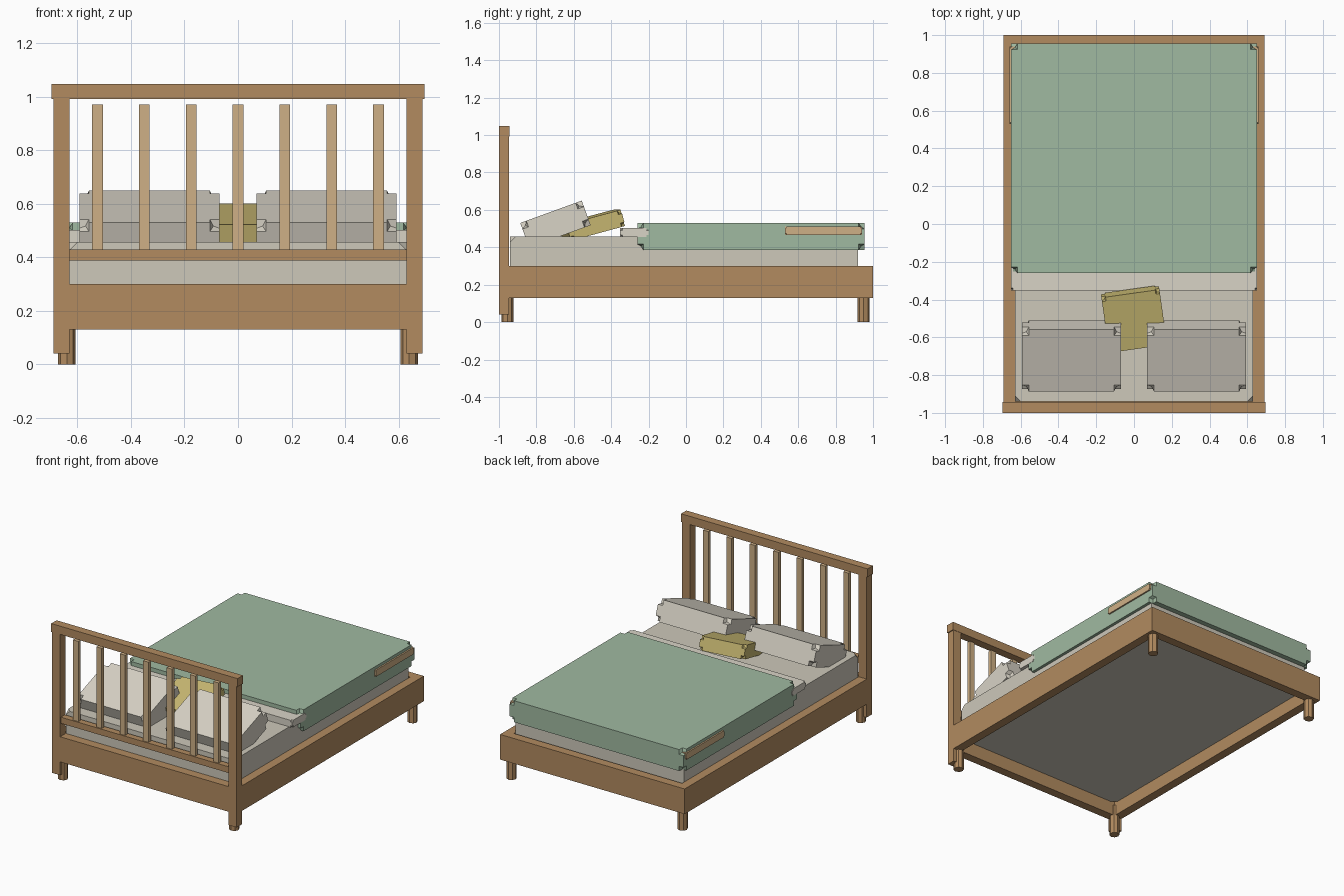
import bpy, bmesh, math
from mathutils import Vector

if "Cube" in bpy.data.objects:
    bpy.data.objects.remove(bpy.data.objects["Cube"])


def material(name, rgb):
    lin = [((c / 255 + 0.055) / 1.055) ** 2.4 for c in rgb]
    m = bpy.data.materials.new(name)
    m.diffuse_color = (*lin, 1)
    m.use_nodes = True
    m.node_tree.nodes["Principled BSDF"].inputs["Base Color"].default_value = m.diffuse_color
    return m


WOOD = material("oak wood", (178, 139, 96))
PALE = material("pale wood", (207, 176, 134))
SHEET = material("mattress cream", (205, 200, 186))
LINEN = material("pillow linen", (216, 211, 198))
GREEN = material("sage green", (160, 186, 161))
GOLD = material("mustard", (202, 186, 115))


def finish(name, bm, mat, loc, rot=(0, 0, 0)):
    bmesh.ops.recalc_face_normals(bm, faces=bm.faces[:])
    me = bpy.data.meshes.new(name)
    bm.to_mesh(me)
    bm.free()
    me.materials.append(mat)
    ob = bpy.data.objects.new(name, me)
    ob.location = loc
    ob.rotation_euler = [math.radians(a) for a in rot]
    bpy.context.collection.objects.link(ob)
    return ob


def box(name, mat, loc, size, notch=0, segments=2, rot=(0, 0, 0)):
    """Box with optional notched corners (concave vertex bevel)."""
    bm = bmesh.new()
    bmesh.ops.create_cube(bm, size=1)
    bmesh.ops.scale(bm, vec=Vector(size), verts=bm.verts[:])
    if notch:
        bmesh.ops.bevel(bm, geom=bm.verts[:] + bm.edges[:], offset=notch,
                        segments=segments, profile=0.0, affect='VERTICES')
    return finish(name, bm, mat, loc, rot)


def span(name, mat, x, y, z, **kw):
    """Box given by its ranges on each axis."""
    r = (x, y, z)
    return box(name, mat, [(a + b) / 2 for a, b in r], [b - a for a, b in r], **kw)


# Bed frame rails
for s, side in ((-1, "left"), (1, "right")):
    box(f"{side}_side_rail", WOOD, (s * 0.66, 0, 0.215), (0.06, 2.0, 0.17))
span("foot_rail", WOOD, (-0.63, 0.63), (0.94, 1.0), (0.13, 0.30))
span("head_rail", WOOD, (-0.63, 0.63), (-1.0, -0.94), (0.13, 0.30))

# Round legs
for sx, side in ((-1, "left"), (1, "right")):
    for y, end in ((-0.955, "head"), (0.95, "foot")):
        bm = bmesh.new()
        bmesh.ops.create_cone(bm, cap_ends=True, segments=8, radius1=0.032,
                              radius2=0.032, depth=0.2)
        finish(f"{end}_{side}_leg", bm, WOOD, (sx * 0.64, y, 0.1))

# Headboard posts, rails and slats
for s, side in ((-1, "left"), (1, "right")):
    box(f"headboard_{side}_post", WOOD, (s * 0.66, -0.9725, 0.52), (0.06, 0.055, 0.96))
span("headboard_top_rail", WOOD, (-0.697, 0.697), (-1.0, -0.943), (0.992, 1.048))
span("headboard_lower_rail", WOOD, (-0.63, 0.63), (-0.993, -0.95), (0.388, 0.43))
for i in range(7):
    box(f"headboard_slat_{i + 1}", PALE, ((i - 3) * 0.175, -0.972, 0.697), (0.04, 0.025, 0.55))

# Mattress and bedding
span("mattress", SHEET, (-0.63, 0.63), (-0.94, 0.92), (0.22, 0.457), notch=0.03, segments=1)
span("duvet", GREEN, (-0.65, 0.65), (-0.26, 0.955), (0.385, 0.53), notch=0.032)
span("folded_sheet", LINEN, (-0.652, 0.652), (-0.352, -0.20), (0.455, 0.503), notch=0.012)
span("throw_blanket", PALE, (-0.66, 0.66), (0.53, 0.94), (0.465, 0.51), notch=0.008)

# Pillows
for s, side in ((-1, "left"), (1, "right")):
    box(f"{side}_pillow", LINEN, (s * 0.331, -0.698, 0.524), (0.522, 0.35, 0.14),
        notch=0.035, rot=(20, 0, 0))
box("cushion", GOLD, (0, -0.503, 0.518), (0.31, 0.305, 0.09), notch=0.022, rot=(15, 0, 8))
